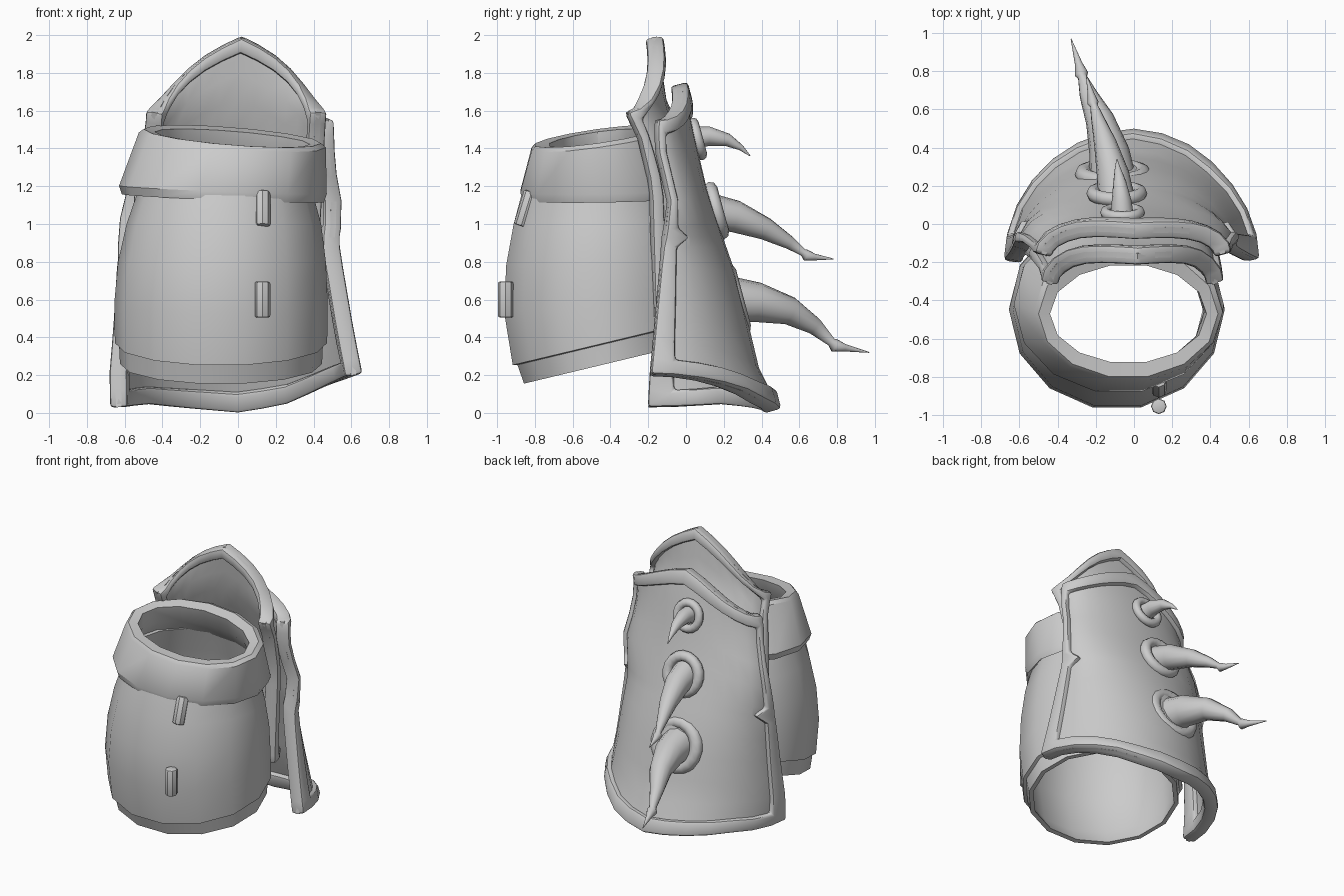
import bpy, bmesh, math
from mathutils import Vector

if "Cube" in bpy.data.objects:
    bpy.data.objects.remove(bpy.data.objects["Cube"])


def interp(table, z):
    """Piecewise-linear lookup in [(z, value), ...]."""
    if z <= table[0][0]:
        return table[0][1]
    for (a, p), (b, q) in zip(table, table[1:]):
        if z <= b:
            return p + (q - p) * (z - a) / (b - a)
    return table[-1][1]


def make(name, verts, faces, solid=0, bevel=0, angle=40):
    me = bpy.data.meshes.new(name)
    me.from_pydata(verts, [], faces)
    bm = bmesh.new()
    bm.from_mesh(me)
    bmesh.ops.delete(bm, geom=[v for v in bm.verts if not v.link_faces], context='VERTS')
    bmesh.ops.recalc_face_normals(bm, faces=bm.faces)
    bm.to_mesh(me)
    bm.free()
    ob = bpy.data.objects.new(name, me)
    bpy.context.collection.objects.link(ob)
    finish(ob, solid, bevel, angle)
    return ob


def finish(ob, solid=0, bevel=0, angle=40):
    bpy.ops.object.select_all(action='DESELECT')
    ob.select_set(True)
    bpy.context.view_layer.objects.active = ob
    if solid:
        m = ob.modifiers.new("Solid", 'SOLIDIFY')
        m.thickness, m.offset = solid, 0
        m.use_even_offset = True
        bpy.ops.object.modifier_apply(modifier=m.name)
    if bevel:
        m = ob.modifiers.new("Bevel", 'BEVEL')
        m.width, m.segments = bevel, 2
        m.limit_method, m.angle_limit = 'ANGLE', math.radians(50)
        bpy.ops.object.modifier_apply(modifier=m.name)
    bpy.ops.object.shade_smooth_by_angle(angle=math.radians(angle))


def loft(name, rings, closed=False, **kw):
    """Skin a list of vertex rings; closed joins the last ring to the first."""
    n, k = len(rings[0]), len(rings)
    faces = [(r * n + i, r * n + (i + 1) % n, (r + 1) % k * n + (i + 1) % n, (r + 1) % k * n + i)
             for r in range(k if closed else k - 1) for i in range(n)]
    if not closed:
        faces += [tuple(range(n)), tuple(range((k - 1) * n, k * n))]
    return make(name, [v for r in rings for v in r], faces, **kw)


def oval(cx, cy, rx, ry, z, sy=0, sx=0, n=14):
    """Tilted elliptical ring; sy and sx are the z slopes along y and x."""
    out = []
    for i in range(n):
        a = math.tau * i / n
        x, y = rx * math.cos(a), 1.02 * ry * math.sin(a)
        out.append((cx + x, cy + y, z + sy * y + sx * x))
    return out


# Sleeve: bulging tube with a recessed lower band, hollow inside
outer = [(-.09, -.42, .535, .44, .26, .24), (-.09, -.43, .54, .465, .365, .24),
         (-.09, -.43, .562, .49, .37, .24), (-.09, -.45, .565, .515, .58, .1),
         (-.085, -.45, .55, .505, .8, .04), (-.075, -.45, .515, .465, 1.0, 0),
         (-.07, -.45, .475, .43, 1.13, 0), (-.05, -.45, .44, .38, 1.3, 0)]
inner = [(cx, cy, rx - .03, ry - .03, z, s) for cx, cy, rx, ry, z, s in outer if z != .365]
loft("sleeve", [oval(*r) for r in outer] + [oval(*r) for r in inner[::-1]], closed=True, angle=35)

# Cuff: thick flared collar around the top of the sleeve
cuff = [(-.075, -.43, .49, .41, 1.17, .02, -.04), (-.08, -.42, .535, .445, 1.135, .02, -.04),
        (-.08, -.42, .55, .46, 1.18, .02, -.04), (-.03, -.46, .495, .36, 1.445, .14, -.08),
        (-.03, -.47, .47, .33, 1.465, .14, -.08), (-.03, -.47, .41, .255, 1.455, .14, -.08),
        (-.04, -.46, .405, .285, 1.36, .05, -.05)]
loft("cuff", [oval(*r) for r in cuff], closed=True, angle=35)


def plate(name, cx, width, edge, back, top, bottom, rim_u, rim_v, notch, thick):
    """Curved shell from z-based tables, plus a raised rim around its border."""
    us = [-1, -rim_u] + [rim_u * i / 6 for i in range(-5, 6)] + [rim_u, 1]
    vs = [0, rim_v, .13, .22, .32, .42, .5, .54, .58, .68, .78, .87, 1 - rim_v, 1]
    nu, nv = len(us), len(vs)
    verts = []
    for j, v in enumerate(vs):
        for i, u in enumerate(us):
            if notch and j == 7 and i in (1, nu - 2):
                u *= .84
            s, c = math.sin(u * math.pi / 2), math.cos(u * math.pi / 2)
            z = bottom(s) + (top(s) - bottom(s)) * v
            e, b = interp(edge, z), interp(back, z)
            verts.append((interp(cx, z) + interp(width, z) * s, e + (b - e) * c, z))
    quads, border = [], []
    for j in range(nv - 1):
        for i in range(nu - 1):
            f = (j * nu + i, j * nu + i + 1, (j + 1) * nu + i + 1, (j + 1) * nu + i)
            quads.append(f)
            if i in (0, nu - 2) or j in (0, nv - 2):
                border.append(f)
    make(name, verts, quads, solid=.03)
    make(name + "_rim", verts, border, solid=thick, bevel=.025)


# Outer back plate with notched side rims
plate("back_plate",
      cx=[(0, 0), (.45, -.025), (.9, -.05), (1.1, -.03), (1.54, 0)],
      width=[(0, .63), (.2, .625), (.45, .59), (.85, .545), (1.08, .545), (1.3, .49), (1.54, .465)],
      edge=[(0, -.2), (.2, -.19), (.9, -.125), (1.1, -.09), (1.4, -.16), (1.54, -.16), (1.75, -.1)],
      back=[(0, .46), (.1, .44), (.2, .38), (.7, .26), (.9, .19), (1.2, .09), (1.6, 0), (1.75, -.04)],
      top=lambda s: 1.52 + .03 * s + .22 * (1 - abs(s) ** 1.3),
      bottom=lambda s: interp([(-1, .03), (-.8, .05), (0, .01), (.4, .05), (.75, .14), (1, .2)], s),
      rim_u=.86, rim_v=.06, notch=True, thick=.095)

# Inner plate with a pointed arch top, between sleeve and back plate
plate("pointed_plate",
      cx=[(.5, -.085), (1.2, -.05), (1.5, -.015), (2, .02)],
      width=[(.5, .45), (1.2, .455), (1.5, .435), (2, .435)],
      edge=[(.5, -.17), (1.2, -.19), (1.45, -.25), (1.6, -.32), (1.8, -.24), (2, -.18)],
      back=[(.5, .1), (1.2, .06), (1.5, -.05), (1.65, -.12), (1.8, -.14), (2, -.17)],
      top=lambda s: 1.99 - .2 * abs(s) - .2 * abs(s) ** 3,
      bottom=lambda s: .5,
      rim_u=.84, rim_v=.055, notch=False, thick=.095)

# Spikes: curved horns with ring bases, growing larger downwards
spikes = [
    ("upper", .088, .03, [(-.06, .0, 1.45, .065), (-.065, .12, 1.465, .052), (-.075, .22, 1.445, .034),
                          (-.085, .29, 1.405, .016), (-.09, .34, 1.36, .002)]),
    ("middle", .122, .038, [(-.09, .1, 1.07, .1), (-.11, .26, 1.04, .085), (-.15, .42, .975, .06),
                            (-.19, .55, .9, .035), (-.21, .62, .85, .02), (-.215, .635, .835, .03),
                            (-.225, .68, .825, .018), (-.25, .78, .815, .002)]),
    ("lower", .155, .046, [(-.11, .2, .6, .13), (-.13, .38, .585, .105), (-.18, .55, .54, .075),
                           (-.24, .68, .46, .047), (-.27, .77, .375, .024), (-.275, .785, .358, .036),
                           (-.29, .84, .345, .02), (-.33, .97, .32, .002)])]
for label, major, minor, path in spikes:
    pts = [Vector(p[:3]) for p in path]
    rings = []
    for i, p in enumerate(pts):
        t = (pts[min(i + 1, len(pts) - 1)] - pts[max(i - 1, 0)]).normalized()
        side = t.cross(Vector((0, 0, 1))).normalized()
        up = side.cross(t)
        rings.append([p + path[i][3] * (side * math.cos(a) + up * math.sin(a))
                      for a in (math.tau * k / 12 for k in range(12))])
    loft(label + "_spike", rings, angle=60)
    bpy.ops.mesh.primitive_torus_add(
        major_radius=major, minor_radius=minor, major_segments=18, minor_segments=8,
        location=(path[0][0], path[0][1] + .06, path[0][2]), rotation=(math.radians(-75), 0, 0))
    bpy.context.object.name = label + "_spike_ring"
    finish(bpy.context.object, angle=60)

# Pegs on the front of the sleeve
for label, y, z, tilt in (("upper", -.845, 1.08, -17), ("lower", -.955, .6, 0)):
    bpy.ops.mesh.primitive_cylinder_add(vertices=8, radius=.041, depth=.19, location=(.13, y, z),
                                        rotation=(math.radians(tilt), 0, 0))
    bpy.context.object.name = label + "_peg"
    finish(bpy.context.object, bevel=.01)
